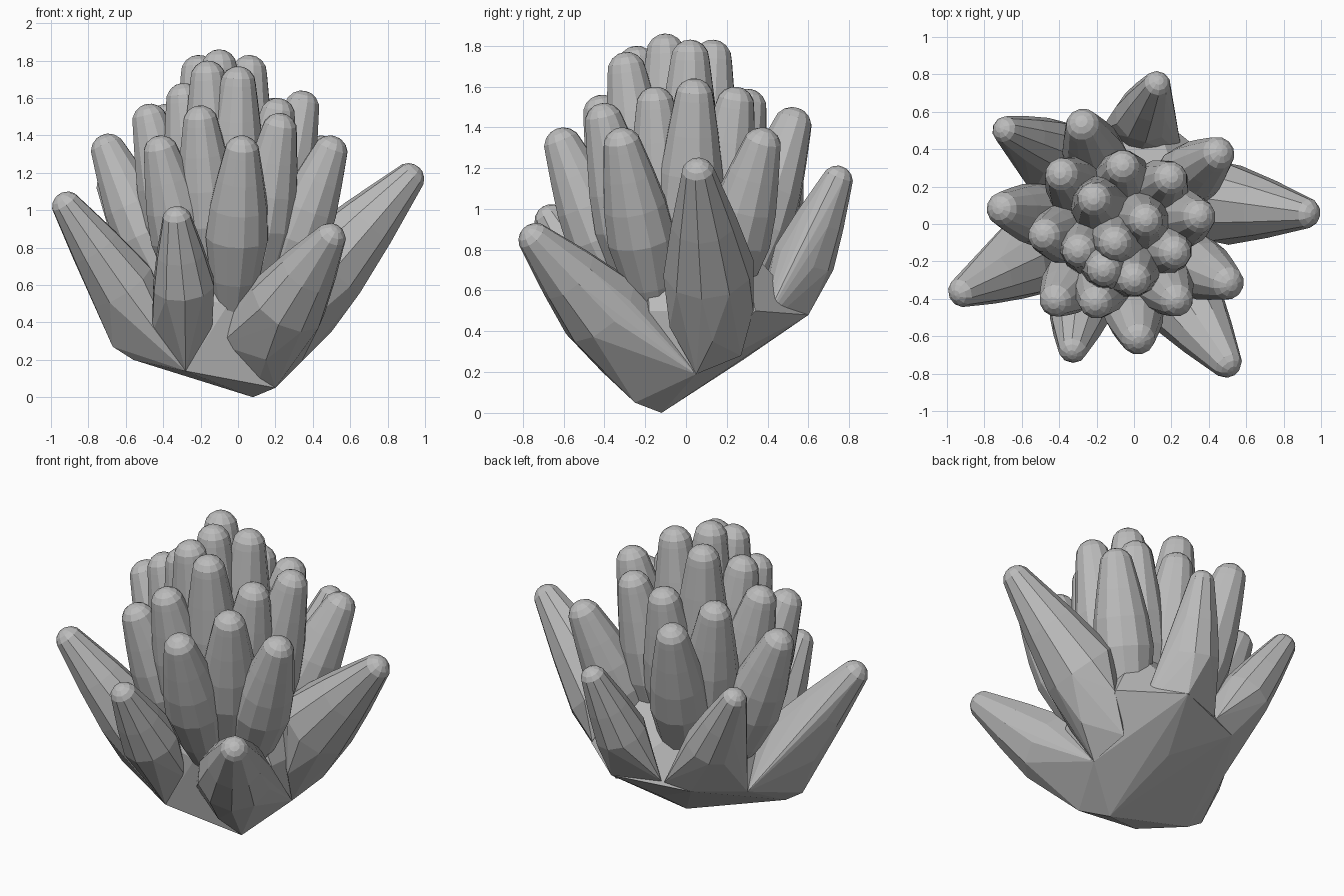
import bpy, bmesh, math
from mathutils import Vector

cube = bpy.data.objects.get("Cube")
if cube:
    bpy.data.objects.remove(cube)

stone = bpy.data.materials.new("stone grey")
stone.use_nodes = True
GREY = (0.5, 0.5, 0.5, 1)
stone.diffuse_color = GREY
stone.node_tree.nodes["Principled BSDF"].inputs["Base Color"].default_value = GREY


def add_object(name, bm):
    bmesh.ops.recalc_face_normals(bm, faces=bm.faces)
    mesh = bpy.data.meshes.new(name)
    bm.to_mesh(mesh)
    bm.free()
    mesh.materials.append(stone)
    obj = bpy.data.objects.new(name, mesh)
    bpy.context.collection.objects.link(obj)


def wrap(bm):
    """Replace everything in bm by its convex hull."""
    bmesh.ops.delete(bm, geom=bm.faces[:] + bm.edges[:], context='EDGES_FACES')
    bmesh.ops.convex_hull(bm, input=bm.verts)
    bmesh.ops.delete(bm, geom=[v for v in bm.verts if not v.link_faces], context='VERTS')


def loft(stations, sides):
    """Tapered finger through (centre, radius) stations, closed by a round tip."""
    pts = [(Vector(p), r) for p, r in stations]
    end, r_end = pts[-1]
    axis = (end - pts[-2][0]).normalized()
    for a in (25, 48, 70):
        t = math.radians(a)
        pts.append((end + axis * r_end * math.sin(t), r_end * math.cos(t)))
    bm = bmesh.new()
    rings = []
    for i, (p, r) in enumerate(pts):
        d = (pts[min(i + 1, len(pts) - 1)][0] - pts[max(i - 1, 0)][0]).normalized()
        u = d.cross(Vector((0.3, 1, 0.1))).normalized()
        v = d.cross(u)
        angles = [math.tau * k / sides for k in range(sides)]
        rings.append([bm.verts.new(p + (u * math.cos(a) + v * math.sin(a)) * r) for a in angles])
    pole = bm.verts.new(end + axis * r_end)
    for k in range(sides):
        n = (k + 1) % sides
        for low, high in zip(rings, rings[1:]):
            bm.faces.new((low[k], low[n], high[n], high[k]))
        bm.faces.new((rings[-1][k], rings[-1][n], pole))
    bm.faces.new(rings[0])
    return bm


# Corners of the tilted base, shared with the roots of the outer fingers
low = Vector((.08, -.12, 0))
front = Vector((.2, -.25, .05))
front_left = Vector((-.28, -.32, .14))
left = Vector((-.56, -.19, .2))
right = Vector((.34, .05, .19))
hub = Vector((-.02, .28, .26))
back = Vector((.1, .6, .48))
back_left = Vector((-.35, .45, .44))
left_back = Vector((-.54, .16, .38))

# Faceted core that all the fingers grow from
bm = bmesh.new()
for p in [low, front, front_left, left, right, hub, back, back_left, left_back,
          (.42, .34, .5), (-.05, -.36, .5), (.36, -.18, .5), (-.45, -.3, .55),
          (-.32, .27, .85), (.22, .27, .85), (.22, -.2, .85), (-.3, -.2, .85)]:
    bm.verts.new(p)
wrap(bm)
add_object("base", bm)

# Large splayed outer fingers: knee and tip centres, their radii, and root corners
outer = [
    ("right_outer_finger", (.49, .11, .71), (.91, .06, 1.165), .225, .087,
     [right, (.3, .27, .28), (.5, .13, .35), (.42, .33, .5), (.4, -.08, .42), (.2, .1, .6)]),
    ("front_right_finger", (.27, -.42, .51), (.49, -.735, .845), .215, .087,
     [low, front, right, (-.1, -.27, .28), (-.05, -.3, .45), (.15, -.41, .2), (.1, -.15, .5)]),
    ("left_outer_finger", (-.62, -.22, .6), (-.91, -.36, 1.015), .185, .085,
     [left, front_left, (-.67, -.2, .27), (-.45, -.35, .38), left_back, (-.4, -.1, .55)]),
    ("front_left_finger", (-.29, -.46, .6), (-.325, -.66, .94), .17, .083,
     [front_left, (-.46, -.32, .34), (-.14, -.3, .33), (-.28, -.2, .55)]),
    ("back_outer_finger", (.05, .58, .76), (.12, .74, 1.135), .155, .078,
     [hub, back, (.26, .36, .4), (-.18, .5, .48), (.04, .4, .65)]),
    ("back_left_finger", (-.47, .42, .76), (-.68, .5, 1.12), .15, .078,
     [back_left, left_back, hub, (-.2, .5, .48), (-.35, .3, .65)]),
]
for name, knee, tip, rk, rt, roots in outer:
    mid = Vector(knee).lerp(Vector(tip), 0.5)
    bm = loft([(knee, rk), (mid, (rk + rt) * 0.52), (tip, rt)], 10)
    for p in roots:
        bm.verts.new(p)
    wrap(bm)
    add_object(name, bm)

# Upright fingers: tip x, y and top height, growing out of the middle
upright = [
    (-.69, .08, 1.41), (-.27, .52, 1.5), (.44, .37, 1.4), (.49, -.31, 1.4),
    (.34, .04, 1.64), (.22, -.4, 1.52), (.02, -.6, 1.4), (-.41, -.4, 1.4),
    (-.2, -.41, 1.56), (-.47, -.06, 1.57), (-.38, .26, 1.57), (-.06, .3, 1.59),
    (.19, .24, 1.6), (.21, -.15, 1.6), (-.29, -.14, 1.68), (-.16, -.24, 1.8),
    (0, -.29, 1.77), (-.1, -.1, 1.86), (.06, .02, 1.83), (-.21, .13, 1.83),
]
centre = Vector((-.06, -.02, 0))
for i, (x, y, top) in enumerate(upright):
    r = 0.098
    tip = Vector((x, y, top - r))
    out = tip - centre
    foot = centre + Vector((out.x * 0.38, out.y * 0.38, 0.42))
    stations = [(foot.lerp(tip, t), w) for t, w in
                ((0, .07), (.25, .135), (.5, .172), (.68, .158), (.85, .128), (1, r))]
    add_object(f"upright_finger_{i + 1}", loft(stations, 12))
